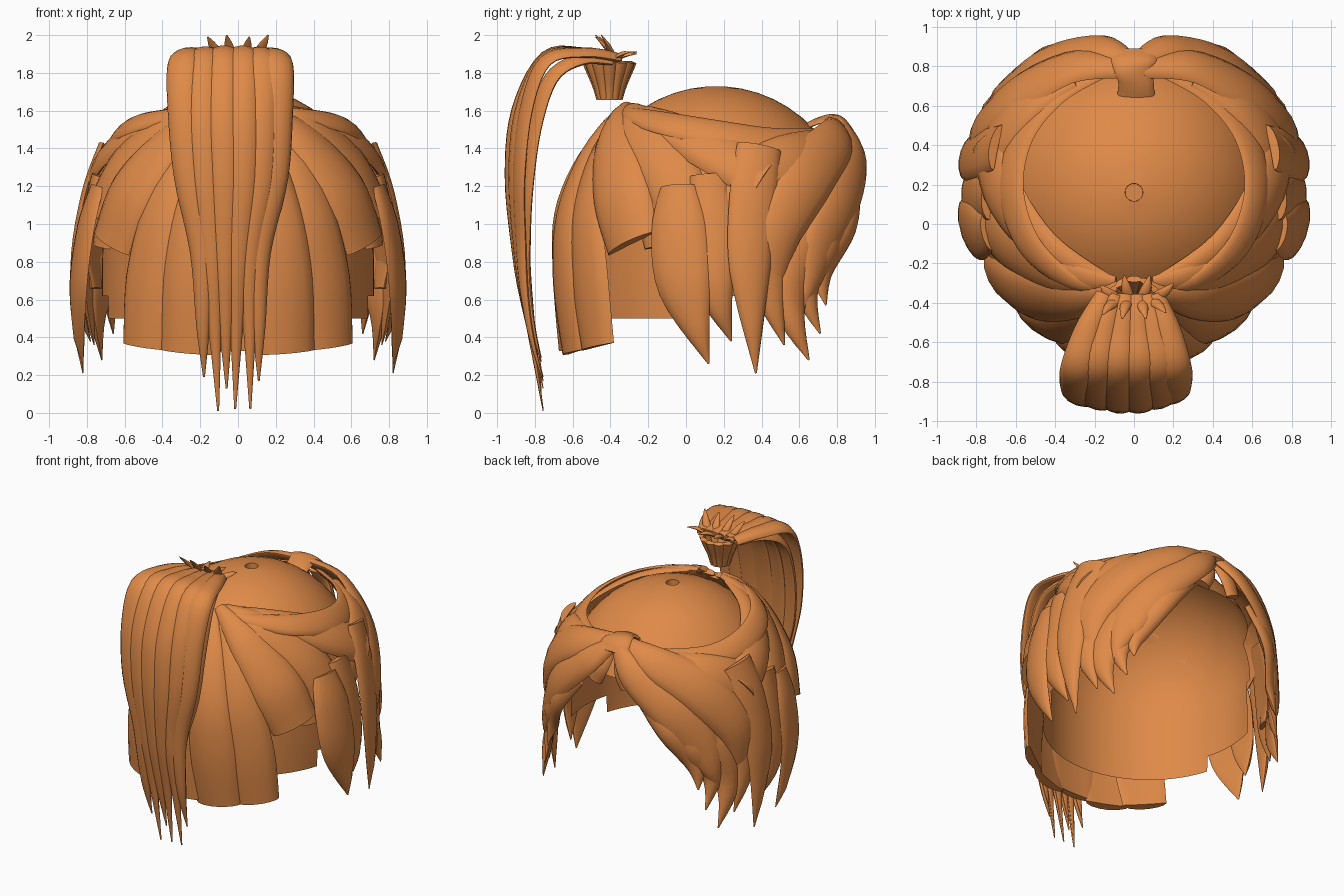
import bpy, bmesh, math
from mathutils import Vector

hair = bpy.data.materials.new("copper_hair")
hair.diffuse_color = (0.74, 0.255, 0.065, 1)


def finish(bm, name, fix=True):
    if fix:
        bmesh.ops.recalc_face_normals(bm, faces=bm.faces)
    me = bpy.data.meshes.new(name)
    bm.to_mesh(me)
    bm.free()
    me.materials.append(hair)
    ob = bpy.data.objects.new(name, me)
    bpy.context.collection.objects.link(ob)
    bpy.ops.object.select_all(action='DESELECT')
    ob.select_set(True)
    bpy.context.view_layer.objects.active = ob
    bpy.ops.object.shade_smooth_by_angle(angle=math.radians(42))
    return ob


def spline(vals, steps):
    """Catmull-Rom samples through the given vectors."""
    out, n = [], len(vals)
    for i in range(n - 1):
        p0, p1 = vals[max(i - 1, 0)], vals[i]
        p2, p3 = vals[i + 1], vals[min(i + 2, n - 1)]
        for k in range(steps):
            t = k / steps
            out.append(0.5 * (2 * p1 + (p2 - p0) * t + (2 * p0 - 5 * p1 + 4 * p2 - p3) * t * t
                              + (3 * p1 - p0 - 3 * p2 + p3) * t ** 3))
    return out + [vals[-1]]


def strand(name, pts, widths, thick=0.05, centre=(0, 0.15, 0.9), bow=0.7, sx=1, steps=5):
    """Lofted lens-section lock; widths are half widths along the path."""
    path = spline([Vector((p[0] * sx, p[1], p[2])) for p in pts], steps)
    wid = [max(v.x, 0.004) for v in spline([Vector((w, 0, 0)) for w in widths], steps)]
    c, bm, rings = Vector(centre), bmesh.new(), []
    for i, p in enumerate(path):
        t = (path[min(i + 1, len(path) - 1)] - path[max(i - 1, 0)]).normalized()
        out = p - c
        n = (out - t * out.dot(t)).normalized()
        side = t.cross(n)
        w = wid[i]
        h = min(thick, w * 0.7)
        ring = []
        for k in range(14):
            a = 2 * math.pi * k / 14
            s = math.cos(a)
            up = h * math.sin(a) * (1 if math.sin(a) > 0 else 0.35) - bow * w * w * s * s
            ring.append(bm.verts.new(p + side * (w * s) + n * up))
        rings.append(ring)
    for a, b in zip(rings, rings[1:]):
        for k in range(14):
            j = (k + 1) % 14
            bm.faces.new((a[k], a[j], b[j], b[k]))
    bm.faces.new(rings[0])
    bm.faces.new(rings[-1])
    return finish(bm, name)


# Scalp cap: dome with recessed crown dimple and face opening
prof = [(0.715, 0.5), (0.72, 0.62), (0.72, 0.8), (0.715, 1.0)]
for k in range(1, 13):
    a = math.radians(86.4) * k / 12
    prof.append((0.715 * math.cos(a), 1.0 + 0.73 * math.sin(a)))
prof.append((0.044, 1.69))
bm = bmesh.new()
SEG = 64
rows = [[bm.verts.new((r * math.cos(2 * math.pi * k / SEG), 0.16 + r * math.sin(2 * math.pi * k / SEG), z))
         for k in range(SEG)] for r, z in prof]
for a, b in zip(rows, rows[1:]):
    for k in range(SEG):
        j = (k + 1) % SEG
        quad = (a[k], a[j], b[j], b[k])
        m = sum((v.co for v in quad), Vector()) / 4
        if (m.y > -0.07 and m.z < 0.62) or (m.y > 0.4 and m.z < 1.3):
            continue
        bm.faces.new(quad)
bm.faces.new(rows[-1])
bmesh.ops.delete(bm, geom=[v for v in bm.verts if not v.link_faces], context='VERTS')
finish(bm, "scalp_cap", False)

# Nape panels behind the head
strand("nape_panel_middle", [(0, -0.34, 1.58), (0, -0.54, 1.35), (0, -0.665, 1.05), (0, -0.67, 0.7), (0, -0.64, 0.33)],
       [0.05, 0.12, 0.16, 0.18, 0.17], 0.035)
for sx, tag in ((1, "right"), (-1, "left")):
    strand("nape_panel_inner_" + tag,
           [(0.04, -0.33, 1.6), (0.13, -0.51, 1.37), (0.2, -0.635, 1.05), (0.24, -0.65, 0.7), (0.26, -0.6, 0.32)],
           [0.04, 0.11, 0.15, 0.17, 0.16], 0.045, sx=sx)
    strand("nape_panel_outer_" + tag,
           [(0.08, -0.32, 1.6), (0.28, -0.45, 1.36), (0.39, -0.53, 1.05), (0.46, -0.52, 0.7), (0.49, -0.475, 0.35)],
           [0.04, 0.11, 0.15, 0.17, 0.15], 0.045, sx=sx)

    # Side panels fanning from the tie
    strand("rear_side_panel_" + tag,
           [(0.07, -0.32, 1.62), (0.33, -0.38, 1.46), (0.57, -0.36, 1.18), (0.68, -0.29, 0.9)],
           [0.04, 0.13, 0.18, 0.17], 0.05, sx=sx)
    strand("rear_side_underlay_" + tag,
           [(0.1, -0.3, 1.6), (0.45, -0.27, 1.4), (0.67, -0.16, 1.1), (0.72, -0.13, 0.88)],
           [0.04, 0.13, 0.13, 0.1], 0.04, sx=sx)
    strand("middle_side_panel_" + tag,
           [(0.09, -0.3, 1.61), (0.37, -0.26, 1.53), (0.62, -0.12, 1.33), (0.75, -0.01, 1.08)],
           [0.04, 0.12, 0.16, 0.15], 0.045, sx=sx)
    strand("front_side_panel_" + tag,
           [(0.1, -0.3, 1.61), (0.44, -0.13, 1.53), (0.66, 0.14, 1.4), (0.74, 0.42, 1.25)],
           [0.03, 0.1, 0.14, 0.15], 0.05, sx=sx)
    strand("temple_underlay_" + tag,
           [(0.3, 0.74, 1.44), (0.56, 0.6, 1.38), (0.71, 0.4, 1.28), (0.75, 0.2, 1.12)],
           [0.08, 0.13, 0.15, 0.13], 0.04, sx=sx)
    strand("crown_band_" + tag,
           [(0.08, -0.32, 1.6), (0.31, -0.29, 1.58), (0.53, -0.11, 1.535), (0.625, 0.17, 1.485), (0.57, 0.45, 1.445),
            (0.39, 0.67, 1.44), (0.12, 0.79, 1.47)],
           [0.025, 0.05, 0.08, 0.09, 0.09, 0.09, 0.05], 0.025, sx=sx)

    # Hanging locks by the ears
    for name, pts, w in (
        ("ear_lock_rear", [(0.74, -0.04, 1.2), (0.81, -0.04, 0.98), (0.85, -0.01, 0.65), (0.82, 0.12, 0.26)],
         [0.1, 0.15, 0.14, 0.005]),
        ("ear_lock_middle", [(0.74, 0.12, 1.26), (0.81, 0.14, 0.95), (0.84, 0.15, 0.66), (0.78, 0.24, 0.38)],
         [0.1, 0.13, 0.1, 0.005]),
        ("temple_lock", [(0.7, 0.39, 1.41), (0.79, 0.36, 1.15), (0.85, 0.34, 0.75), (0.82, 0.37, 0.21)],
         [0.12, 0.13, 0.11, 0.005]),
        ("temple_lock_front", [(0.68, 0.48, 1.25), (0.75, 0.45, 1.0), (0.79, 0.43, 0.7), (0.76, 0.52, 0.36)],
         [0.1, 0.13, 0.1, 0.005]),
    ):
        strand(name + "_" + tag, pts, w, 0.035, sx=sx)

    # Swept fringe
    for name, pts, w in (
        ("fringe_top", [(0.04, 0.78, 1.52), (0.3, 0.8, 1.45), (0.6, 0.66, 1.27), (0.77, 0.5, 0.98), (0.75, 0.46, 0.66)],
         [0.06, 0.12, 0.16, 0.14, 0.06]),
        ("fringe_front", [(0.04, 0.83, 1.5), (0.2, 0.89, 1.37), (0.46, 0.83, 1.14), (0.63, 0.7, 0.86), (0.7, 0.62, 0.55)],
         [0.06, 0.11, 0.14, 0.13, 0.01]),
        ("fringe_tip_low", [(0.45, 0.8, 1.15), (0.66, 0.64, 0.87), (0.73, 0.55, 0.57), (0.72, 0.65, 0.28)],
         [0.06, 0.12, 0.09, 0.005]),
        ("fringe_tip_mid", [(0.4, 0.82, 1.12), (0.58, 0.75, 0.88), (0.66, 0.64, 0.65), (0.66, 0.71, 0.42)],
         [0.05, 0.09, 0.07, 0.005]),
        ("fringe_tip_high", [(0.25, 0.88, 1.22), (0.45, 0.85, 1.0), (0.58, 0.72, 0.75), (0.62, 0.74, 0.57)],
         [0.05, 0.08, 0.07, 0.005]),
        ("fringe_stub", [(0.06, 0.82, 1.46), (0.1, 0.86, 1.36), (0.14, 0.86, 1.25)], [0.06, 0.08, 0.07]),
    ):
        strand(name + "_" + tag, pts, w, 0.045, sx=sx)

# Fringe knot
strand("fringe_knot", [(0.01, 0.62, 1.5), (0.01, 0.72, 1.545), (0, 0.81, 1.55), (0, 0.87, 1.48)],
       [0.1, 0.09, 0.11, 0.12], 0.025, bow=0.3)

# Ponytail stem gathered by a tie
for k in range(12):
    a = 2 * math.pi * k / 12
    pts = [(r * math.cos(a), -0.405 + r * math.sin(a), z) for r, z in ((0.055, 1.66), (0.075, 1.74), (0.12, 1.86))]
    strand("stem_lock_%d" % k, pts, [0.022, 0.028, 0.04], 0.025, (0, -0.405, 1.75), steps=3)

# Ponytail locks: crown offset, middle offset, tip x, tip z, outward shift
tails = [(-0.29, -0.19, -0.18, 0.19, 0.0), (-0.19, -0.14, -0.105, 0.01, 0.02), (-0.08, -0.07, -0.06, 0.13, 0.035),
         (0.03, 0.0, -0.015, 0.02, 0.035), (0.13, 0.06, 0.065, 0.02, 0.015), (0.21, 0.11, 0.11, 0.17, -0.01)]
for k, (x, xm, xt, zt, o) in enumerate(tails):
    pts = [(x * 0.5, -0.36, 1.87), (x * 0.8, -0.54, 1.895), (x, -0.74, 1.86 + o / 2), (x, -0.85 - o, 1.6),
           (x * 0.9, -0.885 - o, 1.25), (xm, -0.865 - o / 2, 0.85), ((xm + xt) / 2, -0.82, 0.45), (xt, -0.755, zt)]
    mid = (x * 0.5 - 0.02, -0.5, 1.1)
    strand("ponytail_lock_%d" % k, pts, [0.05, 0.07, 0.085, 0.085, 0.08, 0.065, 0.035, 0.005], 0.04, mid, 0.5)
    # Inner layer beneath the arch
    inner = [(x * 0.5, -0.4, 1.85), (x * 0.77, -0.56, 1.855), (x * 0.92, -0.71, 1.76), (x * 0.95, -0.795, 1.5),
             (x * 0.85, -0.835, 1.17), (xm * 0.95, -0.84, 0.85), ((xm + xt) / 2, -0.81, 0.5), (xt, -0.765, zt + 0.1)]
    strand("ponytail_underlock_%d" % k, inner, [0.04, 0.06, 0.08, 0.08, 0.075, 0.06, 0.03, 0.005], 0.045, mid, 0.5)

# Loose tufts above the tie
for k, (x, y, z) in enumerate([(-0.16, -0.46, 1.99), (-0.06, -0.48, 2.0), (0.06, -0.48, 1.99), (0.16, -0.45, 2.0),
                               (-0.17, -0.31, 1.9), (-0.05, -0.26, 1.91), (0.08, -0.26, 1.9), (0.2, -0.3, 1.91)]):
    strand("tuft_%d" % k, [(x * 0.5, -0.38, 1.86), (x * 0.8, (y - 0.38) / 2, (z + 1.88) / 2), (x, y, z)],
           [0.03, 0.025, 0.004], 0.02, (0, -0.38, 1.6), steps=3)
